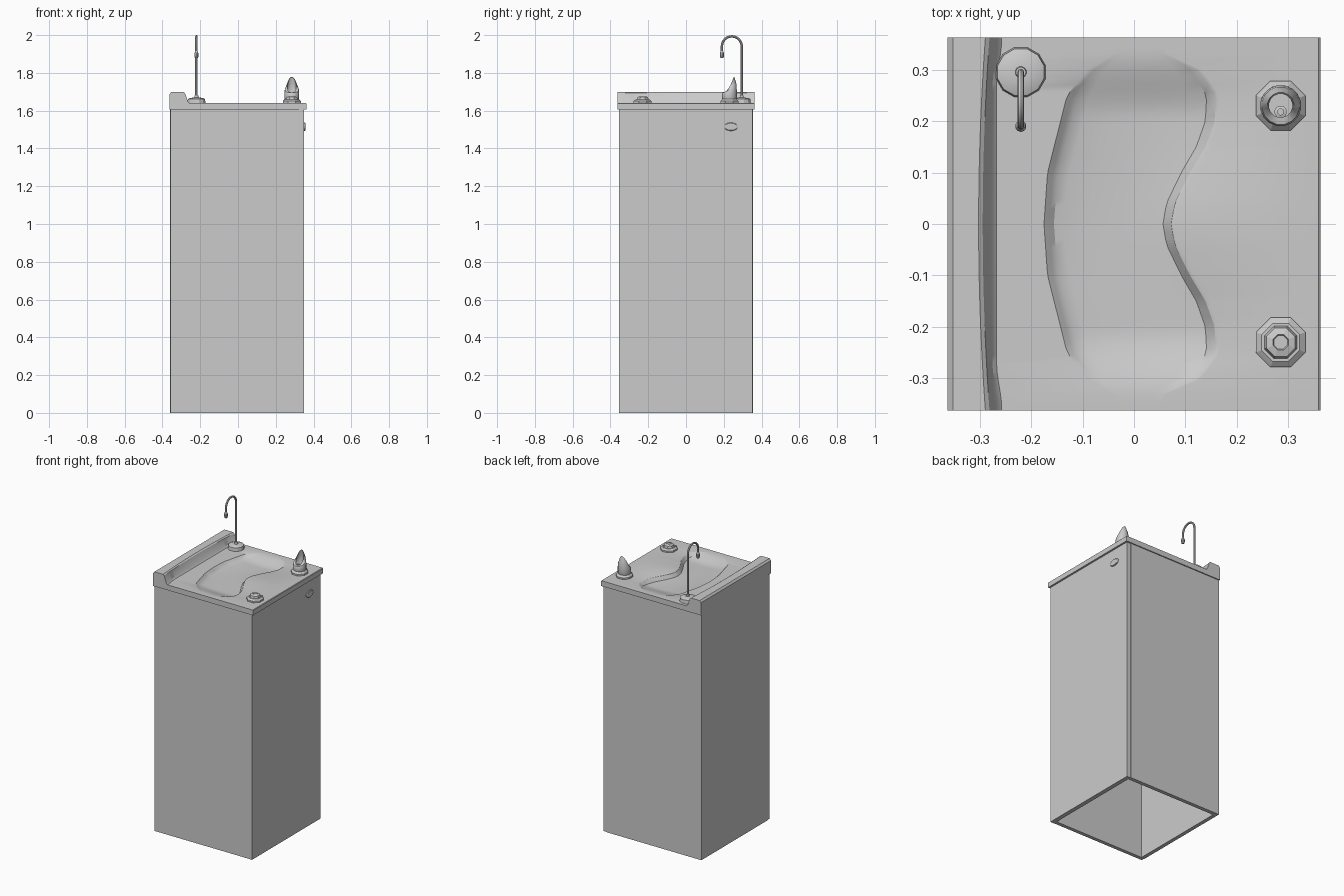
import bpy, bmesh, math

cube = bpy.data.objects.get("Cube")
if cube:
    bpy.data.objects.remove(cube)

steel = bpy.data.materials.new("brushed grey steel")
steel.use_nodes = True
grey = (0.6, 0.6, 0.6, 1)
steel.diffuse_color = grey
steel.node_tree.nodes["Principled BSDF"].inputs["Base Color"].default_value = grey


def finish(name, bm, smooth=None):
    bmesh.ops.recalc_face_normals(bm, faces=bm.faces)
    mesh = bpy.data.meshes.new(name)
    bm.to_mesh(mesh)
    bm.free()
    mesh.materials.append(steel)
    obj = bpy.data.objects.new(name, mesh)
    bpy.context.collection.objects.link(obj)
    if smooth:
        bpy.ops.object.select_all(action='DESELECT')
        obj.select_set(True)
        bpy.context.view_layer.objects.active = obj
        bpy.ops.object.shade_smooth_by_angle(angle=math.radians(smooth))
    return obj


def loft(name, rows, closed_rows, smooth=None):
    """Bridge equal rows of points and cap both ends."""
    bm = bmesh.new()
    verts = [[bm.verts.new(p) for p in row] for row in rows]
    n = len(rows[0])
    for a, b in zip(verts, verts[1:]):
        for i in range(n if closed_rows else n - 1):
            j = (i + 1) % n
            bm.faces.new((a[i], a[j], b[j], b[i]))
    bm.faces.new(verts[0])
    bm.faces.new(verts[-1])
    return finish(name, bm, smooth)


def box(name, lo, hi):
    (x0, y0, z0), (x1, y1, z1) = lo, hi
    ring = [(x0, y0), (x1, y0), (x1, y1), (x0, y1)]
    return loft(name, [[(x, y, z) for x, y in ring] for z in (z0, z1)], True)


def turned(name, x, y, profile, sides, smooth=None):
    """Turn (radius, z, rise) steps; rise lifts the rear side of a ring."""
    rows = []
    for r, z, rise in profile:
        row = []
        for i in range(sides):
            a = math.tau * (i + 0.5) / sides
            lift = rise * ((1 + math.sin(a)) / 2) ** 1.5
            row.append((x + r * math.cos(a), y + r * math.sin(a), z + lift))
        rows.append(row)
    return loft(name, rows, True, smooth)


def lerp(table, t):
    for (a, u), (b, v) in zip(table, table[1:]):
        if t <= b:
            return u + (v - u) * (t - a) / (b - a)
    return table[-1][1]


def ease(t):
    t = max(0, min(1, t))
    return t * t * (3 - 2 * t)


# Cabinet panels, open at the bottom
TOP = 1.605
box("right_panel", (-0.36, -0.333, 0), (-0.335, 0.355, TOP))
box("left_panel", (0.322, -0.355, 0), (0.35, 0.352, TOP))
box("front_panel", (-0.357, -0.354, 0), (0.322, -0.33, TOP))
box("back_panel", (-0.34, 0.33, 0), (0.322, 0.355, TOP))

# Worktop with a raised side ledge and a kidney-shaped basin
LEFT = [(0, -0.165), (0.1, -0.158), (0.25, -0.12), (0.3, -0.08), (0.33, -0.03)]
RIGHT = [(0, 0.068), (0.04, 0.075), (0.1, 0.105), (0.15, 0.135),
         (0.2, 0.153), (0.25, 0.155), (0.3, 0.12), (0.33, 0.05)]
DECK, LEDGE = 1.64, 1.70


def section(y):
    d = abs(y)
    lip = -0.302 + 0.013 * (d / 0.36) ** 2
    foot = -0.267 + 0.01 * ease((d - 0.27) / 0.09)
    a, b = lerp(LEFT, d), lerp(RIGHT, d)
    depth = 0.03 * ease((0.335 - d) / 0.13)
    pts = [(-0.362, TOP), (-0.362, LEDGE - 0.012), (-0.352, LEDGE), (lip, LEDGE),
           (lip + 0.008, LEDGE - 0.006), (foot - 0.008, DECK + 0.008), (foot, DECK), (a - 0.01, DECK)]
    for t, k in ((0, 0.3), (0.04, 0.6), (0.12, 0.75), (0.3, 0.9),
                 (0.55, 1), (0.8, 0.95), (0.95, 0.85)):
        pts.append((a + t * (b - a), DECK - depth * k))
    pts += [(b + 0.004, DECK - depth * 0.1), (b + 0.012, DECK),
            (0.359, DECK), (0.362, DECK - 0.003), (0.362, TOP)]
    return [(x, y, z) for x, z in pts]


N = 48
loft("worktop", [section(-0.362 + 0.724 * i / N) for i in range(N + 1)], True, 30)

# Mouth bubbler with its hooded guard
BX, BY = 0.285, 0.23
turned("bubbler_base", BX, BY, [(0.052, 1.638, 0), (0.052, 1.65, 0), (0.04, 1.662, 0)], 8)
turned("bubbler_guard", BX, BY,
       [(0.036, 1.655, 0), (0.04, 1.665, 0), (0.04, 1.69, 0.015), (0.037, 1.695, 0.05),
        (0.026, 1.697, 0.083), (0.023, 1.697, 0.081), (0.032, 1.694, 0.05),
        (0.034, 1.688, 0.01), (0.03, 1.682, 0)], 16, 40)
turned("bubbler_nozzle", BX, BY - 0.012,
       [(0.012, 1.68, 0), (0.012, 1.692, 0), (0.006, 1.694, 0), (0.006, 1.688, 0)], 12, 30)

# Push button on the deck
turned("push_button", BX, -BY,
       [(0.052, 1.638, 0), (0.052, 1.65, 0), (0.04, 1.659, 0), (0.034, 1.659, 0),
        (0.03, 1.672, 0), (0.016, 1.676, 0), (0.014, 1.673, 0)], 8)

# Gooseneck bottle filler
GX, GY, TIP = -0.22, 0.295, 0.19
turned("filler_base", GX, GY, [(0.05, 1.638, 0), (0.047, 1.662, 0), (0.032, 1.668, 0),
                              (0.012, 1.669, 0)], 12, 25)
turned("filler_collar", GX, GY, [(0.012, 1.66, 0), (0.01, 1.68, 0)], 12, 30)
radius = (GY - TIP) / 2
path = [(GX, GY, 1.66)]
for i in range(13):
    a = math.pi * i / 12
    path.append((GX, (GY + TIP) / 2 + radius * math.cos(a), 1.941 + radius * math.sin(a)))
path.append((GX, TIP, 1.9))
rows = []
for i, (x, y, z) in enumerate(path):
    a = max(0, min(12, i - 1)) / 12 * math.pi
    ring = [(0.0065 * math.cos(math.tau * k / 8), 0.0065 * math.sin(math.tau * k / 8))
            for k in range(8)]
    rows.append([(x + u, y + v * math.cos(a), z + v * math.sin(a)) for u, v in ring])
loft("filler_neck", rows, True, 40)
turned("filler_spout", GX, TIP, [(0.007, 1.915, 0), (0.011, 1.904, 0), (0.011, 1.888, 0),
                                (0.008, 1.878, 0)], 10, 30)

# Oval push plate on the side
oval = [(math.cos(math.tau * i / 24), math.sin(math.tau * i / 24)) for i in range(24)]
loft("side_push_plate", [[(x, 0.238 + 0.037 * s * u, 1.515 + 0.022 * s * v) for u, v in oval]
                         for x, s in ((0.345, 1), (0.354, 1), (0.357, 0.85))], True)
